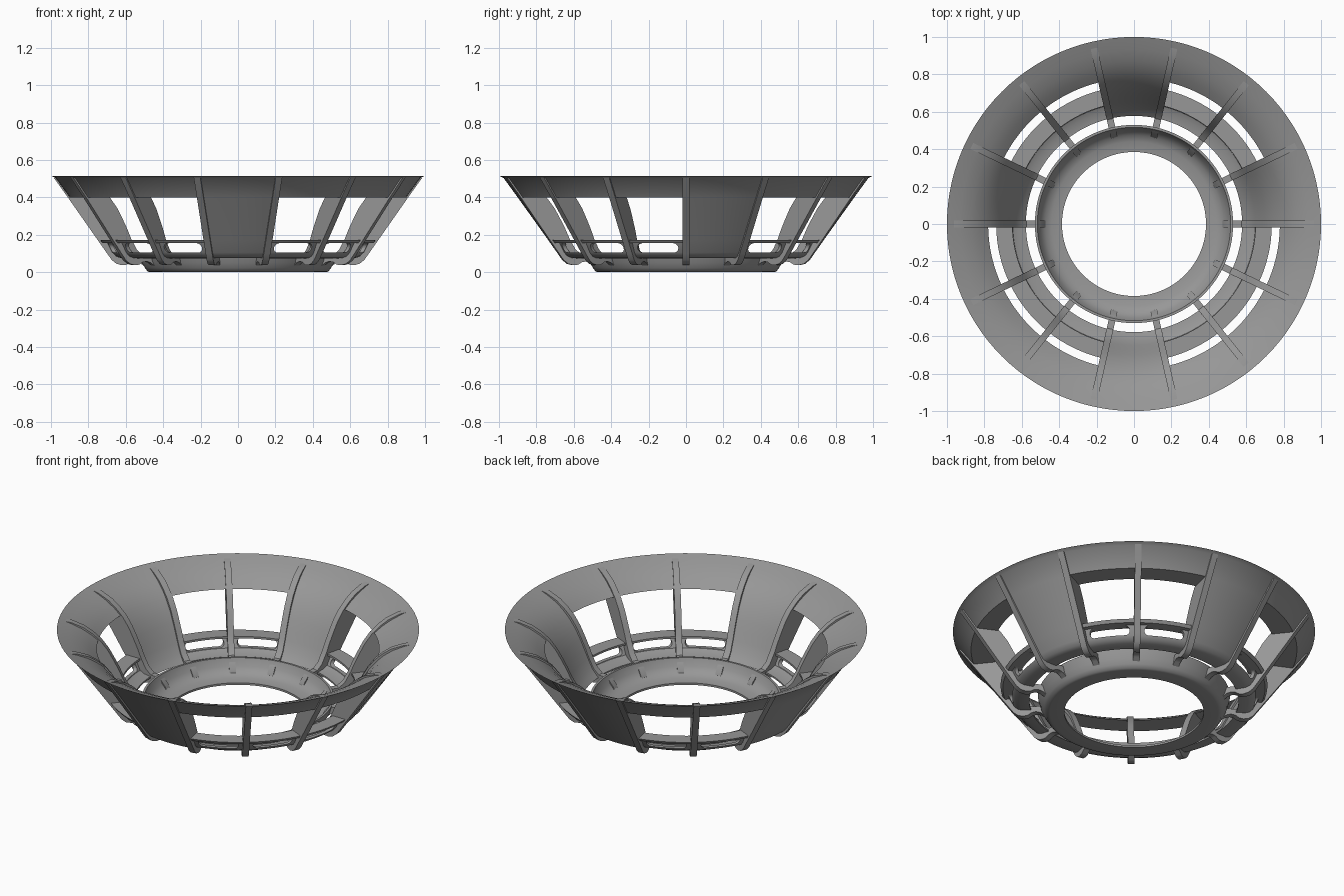
import bpy, bmesh, math
from math import sin, cos, radians

if "Cube" in bpy.data.objects:
    bpy.data.objects.remove(bpy.data.objects["Cube"])

STEP = 360 / 14                     # angle between ribs
SOLID = [0, 3, 6, 10]               # sectors closed by a full panel
OPEN = [(1, 3), (4, 6), (7, 10), (11, 14)]   # runs of windowed sectors

dark = bpy.data.materials.new("dark_grey")
dark.diffuse_color = (.31, .31, .31, 1)
dark.use_nodes = True
dark.node_tree.nodes["Principled BSDF"].inputs["Base Color"].default_value = dark.diffuse_color


def shade(ob, angle):
    bpy.ops.object.select_all(action='DESELECT')
    ob.select_set(True)
    bpy.context.view_layer.objects.active = ob
    bpy.ops.object.shade_smooth_by_angle(angle=radians(angle))


def finish(name, bm, angle=35):
    bmesh.ops.recalc_face_normals(bm, faces=bm.faces)
    me = bpy.data.meshes.new(name)
    bm.to_mesh(me)
    bm.free()
    me.materials.append(dark)
    ob = bpy.data.objects.new(name, me)
    bpy.context.collection.objects.link(ob)
    if angle:
        shade(ob, angle)
    return ob


def sweep(name, profile, a0=0, a1=360, angle=35):
    """Turn a closed (radius, height) profile about z from a0 to a1 degrees."""
    full = a1 - a0 >= 360
    n = max(8, round((a1 - a0) / 360 * 112))
    bm = bmesh.new()
    loops = []
    for i in range(n if full else n + 1):
        a = radians(a0 + (a1 - a0) * i / n)
        loops.append([bm.verts.new((r * cos(a), r * sin(a), z)) for r, z in profile])
    m = len(profile)
    for i in range(n):
        p, q = loops[i], loops[(i + 1) % len(loops)]
        for j in range(m):
            k = (j + 1) % m
            bm.faces.new((p[j], q[j], q[k], p[k]))
    if not full:
        bm.faces.new(loops[0])
        bm.faces.new(loops[-1])
    return finish(name, bm, angle)


def slab(bm, points, axis_a, axis_b, axis_n, d0, d1):
    """Extrude a flat outline along axis_n."""
    rows = [[bm.verts.new([u * axis_a[c] + v * axis_b[c] + d * axis_n[c] for c in range(3)])
             for u, v in points] for d in (d0, d1)]
    for row in rows:
        bm.faces.new(row)
    for i in range(len(points)):
        j = (i + 1) % len(points)
        bm.faces.new((rows[0][i], rows[0][j], rows[1][j], rows[1][i]))


# Solid panels: straight cone outside, soft bowl inside
for s in SOLID:
    sweep("solid_panel", [(1, .515), (.975, .503), (.90, .40), (.737, .172), (.69, .105),
                          (.67, .083), (.645, .075), (.578, .075), (.595, .092), (.62, .12),
                          (.648, .172), (.672, .22), (.70, .275), (.735, .335), (.78, .39),
                          (.82, .428), (.87, .462), (.93, .49)],
          s * STEP, (s + 1) * STEP)

# Cutters for the rounded slots below each window
bm = bmesh.new()
for s in range(14):
    if s in SOLID:
        continue
    a = radians((s + .5) * STEP)
    w, h, zc = .112, .025, .13
    outline = []
    for side in (1, -1):
        for i in range(9):
            t = radians(-90 + 180 * i / 8)
            outline.append((side * (w - h + h * cos(t)), zc + side * h * sin(t)))
    slab(bm, outline, (-sin(a), cos(a), 0), (0, 0, 1), (cos(a), sin(a), 0), .5, .85)
cutter = finish("slot_cutter", bm, 0)
cutter.hide_render = True

for first, last in OPEN:
    # Rim band above the windows, flat underneath
    sweep("rim_band", [(1, .515), (.975, .503), (.90, .40), (.78, .40), (.82, .432),
                       (.87, .463), (.93, .49)], first * STEP, last * STEP)
    # Window sill and thin slotted wall below the windows
    lower = sweep("window_sill", [(.737, .172), (.724, .155), (.698, .155), (.672, .104),
                                  (.655, .086), (.63, .076), (.578, .072), (.578, .082),
                                  (.62, .088), (.648, .102), (.676, .157), (.65, .160),
                                  (.65, .172)],
                  first * STEP, last * STEP, 0)
    mod = lower.modifiers.new("slots", 'BOOLEAN')
    mod.operation = 'DIFFERENCE'
    mod.solver = 'EXACT'
    mod.object = cutter
    bpy.ops.object.select_all(action='DESELECT')
    lower.select_set(True)
    bpy.context.view_layer.objects.active = lower
    bpy.ops.object.modifier_apply(modifier=mod.name)
    shade(lower, 35)
bpy.data.objects.remove(cutter)

# Bottom mounting ring
sweep("bottom_ring", [(.53, .104), (.514, .05), (.497, .022), (.483, .003), (.465, 0),
                      (.385, 0), (.385, .012), (.44, .017), (.475, .032), (.50, .06),
                      (.517, .104)], angle=60)

# Radial ribs with a hooked foot that joins the ring
rib = [(.985, .505), (.91, .40), (.70, .10), (.675, .065), (.65, .045), (.62, .037),
       (.595, .04), (.575, .053), (.55, .058), (.525, .05), (.505, .035), (.472, .025),
       (.478, .045), (.515, .09), (.575, .092), (.61, .122), (.643, .18), (.665, .23),
       (.695, .288), (.725, .342), (.765, .395), (.81, .436), (.86, .470), (.93, .497)]
for i in range(14):
    a = radians(i * STEP)
    bm = bmesh.new()
    slab(bm, rib, (cos(a), sin(a), 0), (0, 0, 1), (-sin(a), cos(a), 0), -.018, .018)
    finish("rib", bm)
